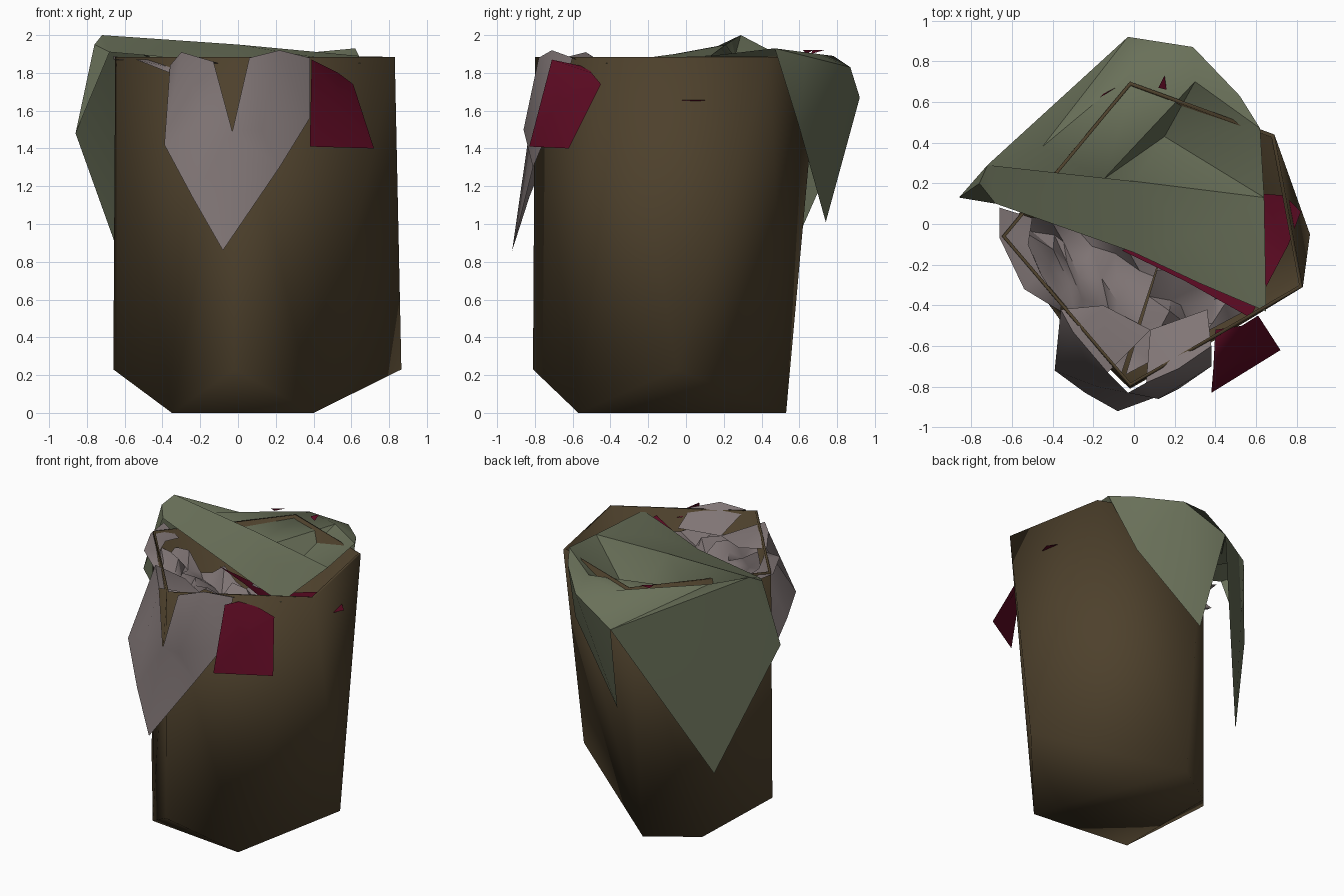
import bpy, bmesh, math, random
from mathutils import Vector

random.seed(4)


def material(name, rgb):
    m = bpy.data.materials.new(name)
    m.diffuse_color = (*rgb, 1)
    return m


BROWN = material("brown_bin", (0.075, 0.052, 0.025))
GREEN = material("sage_cloth", (0.142, 0.163, 0.100))
GREY = material("mauve_grey_cloth", (0.218, 0.180, 0.180))
RED = material("maroon_cloth", (0.105, 0.003, 0.016))


def finish(name, bm, mat, angle):
    mesh = bpy.data.meshes.new(name)
    bm.to_mesh(mesh)
    bm.free()
    mesh.materials.append(mat)
    ob = bpy.data.objects.new(name, mesh)
    bpy.context.collection.objects.link(ob)
    bpy.ops.object.select_all(action='DESELECT')
    ob.select_set(True)
    bpy.context.view_layer.objects.active = ob
    bpy.ops.object.shade_smooth_by_angle(angle=math.radians(angle))
    return ob


def sheet(name, points, faces, mat, angle=50):
    """Thin cloth made from a few corner points, facing away from the bin's core."""
    bm = bmesh.new()
    vs = [bm.verts.new(p) for p in points]
    for f in faces:
        bm.faces.new([vs[i] for i in f])
    bm.normal_update()
    core = Vector((0, 0, 1.0))
    for f in bm.faces:
        if f.normal.dot(f.calc_center_median() - core) < 0:
            f.normal_flip()
    return finish(name, bm, mat, angle)


# Bin: five-sided rim tapering into a chamfered base
rim = [(-0.65, -0.06), (-0.02, -0.80), (0.83, -0.31), (0.69, 0.44), (-0.02, 0.70)]
shoulder = [(-0.66, -0.06), (-0.02, -0.81), (0.865, -0.05)]
base = [(-0.35, 0.31), (-0.35, -0.49), (0.40, -0.57), (-0.02, 0.53)]
bm = bmesh.new()
for ring, z in ((rim, 1.885), (shoulder, 0.23), (base, 0.0)):
    for x, y in ring:
        bm.verts.new((x, y, z))
bmesh.ops.convex_hull(bm, input=bm.verts)
lid = [f for f in bm.faces if all(v.co.z > 1.8 for v in f.verts)]
bmesh.ops.delete(bm, geom=lid, context='FACES')
bmesh.ops.recalc_face_normals(bm, faces=bm.faces)
if sum(f.normal.dot(f.calc_center_median() - Vector((0, 0, 1))) for f in bm.faces) < 0:
    bmesh.ops.reverse_faces(bm, faces=bm.faces)
bin_body = finish("bin", bm, BROWN, 88)
wall = bin_body.modifiers.new("wall", 'SOLIDIFY')
wall.thickness = 0.02
wall.offset = -1

# Green cloth: rolled ridge, sagging middle and corners hanging over the back
green_points = [
    (-0.72, 0.29, 2.00), (-0.76, 0.20, 1.95), (-0.86, 0.13, 1.48), (-0.53, 0.43, 0.56),
    (-0.03, 0.92, 1.67), (0.29, 0.87, 1.83), (0.52, 0.63, 1.89), (0.62, 0.47, 1.93),
    (0.64, 0.13, 1.89), (0.65, -0.43, 1.85), (-0.68, 0.10, 1.91), (0.00, -0.14, 1.85),
    (0.15, 0.43, 1.65), (0.30, 0.70, 1.90), (-0.15, 0.22, 1.74), (0.04, 0.74, 1.01),
    (0.03, 0.78, 1.89), (0.48, 0.60, 1.51), (0.00, 0.21, 1.95), (0.30, -0.06, 1.90),
    (0.32, -0.29, 1.85), (-0.45, 0.38, 1.91)]
green_faces = [
    (10, 11, 18, 0), (11, 19, 18), (19, 8, 18), (11, 20, 19), (20, 9, 19), (9, 8, 19),
    (0, 10, 1), (1, 10, 2), (0, 1, 2),
    (0, 18, 14), (18, 12, 14), (18, 8, 12), (8, 7, 12), (7, 13, 12), (7, 6, 13),
    (0, 14, 21), (21, 14, 16), (14, 12, 13), (14, 13, 16), (13, 5, 16), (13, 6, 5),
    (0, 21, 4), (21, 16, 4), (0, 4, 3), (0, 3, 2), (16, 5, 4),
    (4, 5, 15), (5, 6, 17), (6, 7, 17), (5, 17, 15)]
sheet("green_cloth", green_points, green_faces, GREEN, 45)

# Grey cloth: pointed lobe hanging over the front corner, with a notch
lobe_points = [
    (-0.36, -0.42, 1.84), (-0.30, -0.53, 1.91), (-0.13, -0.73, 1.86), (-0.03, -0.83, 1.49),
    (0.06, -0.78, 1.88), (0.22, -0.71, 1.92), (0.38, -0.60, 1.88), (0.38, -0.70, 1.56),
    (0.22, -0.81, 1.30), (-0.08, -0.92, 0.86), (-0.24, -0.83, 1.14), (-0.39, -0.72, 1.42),
    (-0.18, -0.80, 1.55), (0.12, -0.86, 1.50),
    (-0.15, -0.40, 1.80), (0.08, -0.52, 1.78), (0.36, -0.42, 1.80)]
lobe_faces = [
    (0, 1, 11), (1, 12, 11), (1, 2, 12), (2, 3, 12), (11, 12, 10), (12, 3, 10),
    (10, 3, 9), (3, 8, 9), (3, 13, 8), (3, 4, 13), (4, 5, 13), (5, 6, 7),
    (5, 7, 13), (13, 7, 8),
    (0, 14, 1), (1, 14, 2), (2, 14, 15), (4, 15, 5), (5, 15, 16), (5, 16, 6)]
sheet("grey_cloth_lobe", lobe_points, lobe_faces, GREY, 70)


# Grey cloth: crumpled heap inside the bin
def crumple(name, corners, nu, nv):
    a, b, c, d = (Vector((*p, 0)) for p in corners)
    pts = []
    for i in range(nu + 1):
        for j in range(nv + 1):
            u, v = i / nu, j / nv
            p = a.lerp(d, u).lerp(b.lerp(c, u), v)
            edge = i in (0, nu) or j in (0, nv)
            k = 0 if edge else 0.035
            p += Vector((random.uniform(-k, k), random.uniform(-k, k),
                         1.72 + random.uniform(-0.07, 0.07)))
            pts.append(p)
    faces = []
    for i in range(nu):
        for j in range(nv):
            q = i * (nv + 1) + j
            r = q + nv + 1
            faces += [(q, q + 1, r + 1), (q, r + 1, r)]
    sheet(name, pts, faces, GREY, 45)


crumple("grey_heap_left", [(-0.63, 0.06), (-0.60, -0.09), (-0.06, -0.73), (0.15, -0.10)], 7, 4)
crumple("grey_heap_right", [(0.15, -0.10), (-0.04, -0.74), (0.60, -0.40), (0.60, -0.25)], 5, 5)

# Grey cloth: nearly level fold lying over the front left rim
sheet("grey_side_fold",
      [(-0.66, 0.08, 1.89), (-0.66, -0.07, 1.87), (-0.54, -0.32, 1.87), (-0.36, -0.43, 1.80),
       (-0.36, -0.40, 1.83), (-0.46, -0.24, 1.87), (-0.52, -0.10, 1.86), (-0.50, 0.03, 1.84)],
      [(0, 1, 6), (0, 6, 7), (1, 2, 5), (1, 5, 6), (2, 3, 4), (2, 4, 5)], GREY)

# Maroon cloth: flap over the front right wall
sheet("maroon_flap",
      [(0.38, -0.83, 1.41), (0.39, -0.71, 1.87), (0.53, -0.50, 1.80), (0.61, -0.45, 1.74),
       (0.72, -0.62, 1.40), (0.53, -0.67, 1.65), (0.40, -0.52, 1.83)],
      [(0, 4, 5), (0, 5, 1), (1, 5, 2), (2, 5, 3), (3, 5, 4), (1, 2, 6)], RED, 60)

# Maroon cloth: part lying inside, peeking out under the green cloth
sheet("maroon_inner",
      [(-0.06, -0.13, 1.81), (0.25, -0.28, 1.82), (0.57, -0.46, 1.83), (0.67, -0.27, 1.68),
       (0.76, -0.10, 1.66), (0.82, 0.06, 1.65), (0.74, 0.14, 1.66), (0.62, 0.15, 1.70),
       (0.30, 0.00, 1.66)],
      [(0, 1, 8), (1, 2, 8), (2, 3, 8), (3, 4, 8), (4, 5, 6), (4, 6, 7), (4, 7, 8)], RED)

# Maroon cloth: tiny corners poking through at the back
sheet("maroon_back_corners",
      [(-0.17, 0.62, 1.92), (-0.09, 0.67, 1.92), (-0.15, 0.64, 1.90),
       (0.12, 0.67, 1.92), (0.15, 0.73, 1.92), (0.16, 0.66, 1.90)],
      [(0, 1, 2), (3, 4, 5)], RED)
